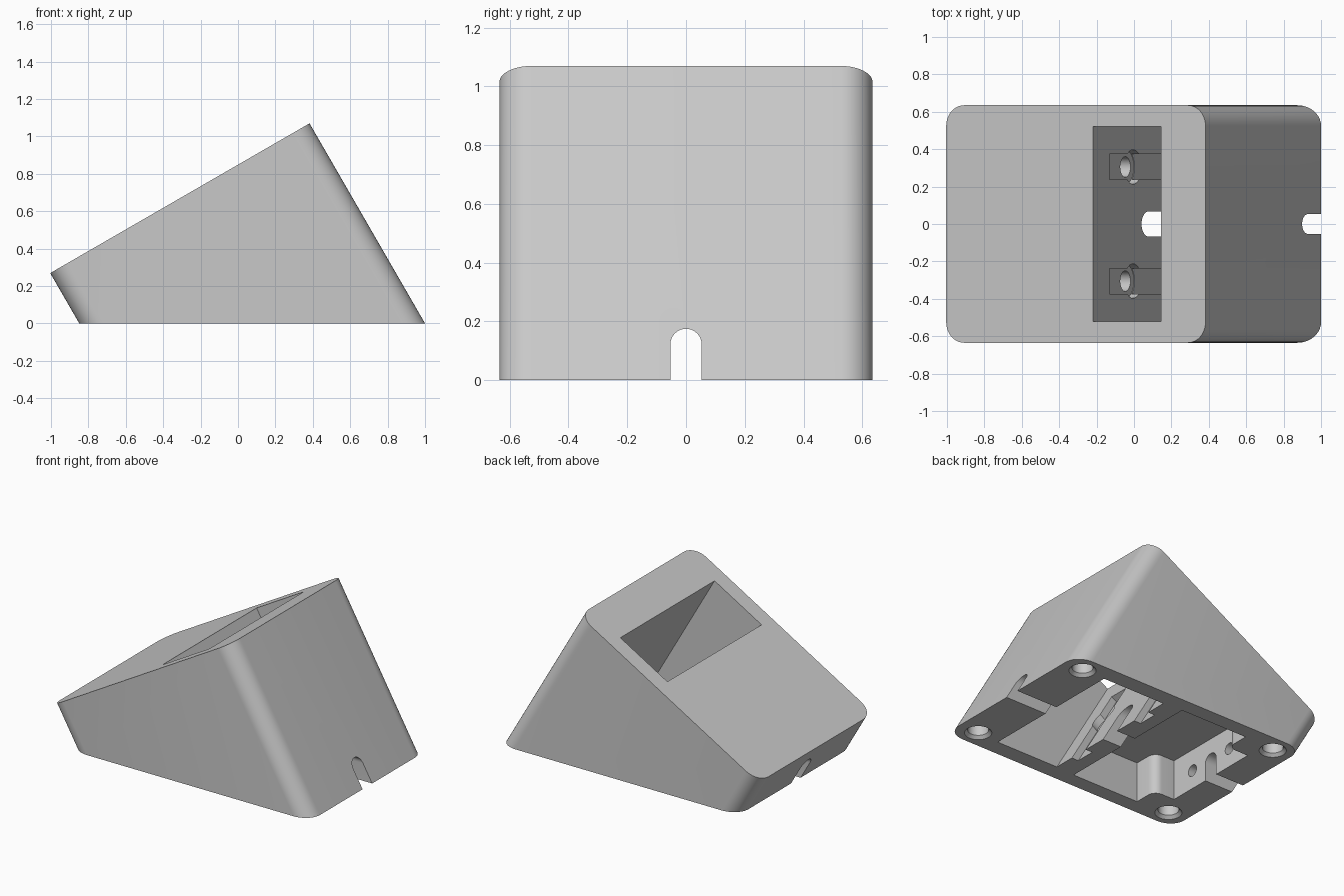
import bpy, bmesh
from math import sin, cos, pi, radians
from mathutils import Matrix, Vector

if "Cube" in bpy.data.objects:
    bpy.data.objects.remove(bpy.data.objects["Cube"], do_unlink=True)

grey = bpy.data.materials.new("light_grey")
grey.use_nodes = True
grey.diffuse_color = (0.58, 0.58, 0.58, 1)
grey.node_tree.nodes["Principled BSDF"].inputs["Base Color"].default_value = grey.diffuse_color

WORLD = Matrix.Identity(4)
TILT = Matrix.Rotation(radians(-30), 4, "Y")              # frame of the leaning block
ALONG_X = Matrix(((0, 0, 1, 0), (1, 0, 0, 0), (0, 1, 0, 0), (0, 0, 0, 1)))  # profile in y, z


def arc(cx, cy, r, a0, a1, n):
    return [(cx + r * cos(a0 + (a1 - a0) * i / n), cy + r * sin(a0 + (a1 - a0) * i / n))
            for i in range(n + 1)]


def circle(cx, cy, r, n=32):
    return arc(cx, cy, r, 0, 2 * pi, n)[:-1]


def rect(x0, x1, y0, y1):
    return [(x0, y0), (x1, y0), (x1, y1), (x0, y1)]


def arch(half, top):
    return [(-half, -0.1), (half, -0.1)] + arc(0, top - half, half, 0, pi, 16)


def round_rect(x0, x1, y0, y1, r, n=10):
    pts = []
    for k, (x, y) in enumerate(rect(x0 + r, x1 - r, y0 + r, y1 - r)):
        pts += arc(x, y, r, pi + k * pi / 2, pi * 1.5 + k * pi / 2, n)
    return pts


def prism(pts, z0, z1, end_pts=None):
    """Solid between a profile at z0 and a matching profile at z1."""
    bm = bmesh.new()
    low = [bm.verts.new((x, y, z0)) for x, y in pts]
    high = [bm.verts.new((x, y, z1)) for x, y in (end_pts or pts)]
    bm.faces.new(low[::-1])
    top = bm.faces.new(high)
    for i in range(len(low)):
        j = (i + 1) % len(low)
        bm.faces.new((low[i], low[j], high[j], high[i]))
    return bm, top


def finish(name, bm, matrix=WORLD):
    bm.transform(matrix)
    bmesh.ops.recalc_face_normals(bm, faces=bm.faces)
    mesh = bpy.data.meshes.new(name)
    bm.to_mesh(mesh)
    bm.free()
    mesh.materials.append(grey)
    obj = bpy.data.objects.new(name, mesh)
    bpy.context.collection.objects.link(obj)
    return obj


# Leaning rounded block, soft top rim, sliced flat at the ground
bm, top = prism(round_rect(-0.735, 0.866, -0.635, 0.635, 0.11), -0.8, 0.735)
bmesh.ops.bevel(bm, geom=list(top.edges), offset=0.022, segments=4, profile=0.5, affect="EDGES")
bm.transform(TILT)
bmesh.ops.bisect_plane(bm, geom=bm.verts[:] + bm.edges[:] + bm.faces[:], plane_co=(0, 0, 0),
                       plane_no=(0, 0, 1), clear_inner=True)
bmesh.ops.holes_fill(bm, edges=[e for e in bm.edges if e.is_boundary], sides=0)
body = finish("stand_body", bm)


def cut(pts, z0, z1, matrix=WORLD, end_pts=None):
    cutter = finish("cutter", prism(pts, z0, z1, end_pts)[0], matrix)
    cutter.hide_render = True
    mod = body.modifiers.new("cut", "BOOLEAN")
    mod.operation, mod.solver, mod.object = "DIFFERENCE", "EXACT", cutter
    bpy.context.view_layer.objects.active = body
    bpy.ops.object.modifier_apply(modifier=mod.name)
    bpy.data.objects.remove(cutter, do_unlink=True)


# Through slot that follows the lean
cut(rect(0.17, 0.59, -0.52, 0.52), -0.9, 1.0, TILT)

# Underside chamber with rounded bosses in its outer corners
half = [(0.108, 0.53), (-0.47, 0.53)] + arc(-0.53, 0.42, 0.06, 0, -pi / 2, 8) + [(-0.63, 0.36)]
plan = half + [(x, -y) for x, y in reversed(half)]
roof = [(x - 0.219 if x > 0 else x, y) for x, y in plan]
cut(plan, -0.1, 0.28, end_pts=roof)

# Cable passages along the centre line
cut(arch(0.053, 0.175), 0.5, 1.2, ALONG_X)
cut(arch(0.068, 0.27), -0.25, 0.3, ALONG_X)
cut(arch(0.053, 0.175), -1.2, -0.55, ALONG_X)

for side in (-1, 1):
    y = side * 0.305
    # Rail groove, counterbore and screw hole in the slot wall
    cut(rect(0.125, 0.25, y - 0.068, y + 0.068), -0.9, 0.554, TILT)
    cut(circle(y, 0.304, 0.092), 0.122, 0.25, TILT @ ALONG_X)
    cut(circle(y, 0.304, 0.055), 0.05, 0.25, TILT @ ALONG_X)
    # Screw hole in the chamber end wall
    cut(circle(side * 0.18, 0.13, 0.04, 24), -0.72, -0.6, ALONG_X)
    # Foot sockets with a chamfered mouth
    for x in (-0.71, 0.85):
        foot = side * 0.51
        cut(circle(x, foot, 0.066), -0.05, 0.09)
        cut(circle(x, foot, 0.096), -0.01, 0.02, end_pts=circle(x, foot, 0.066))

bpy.ops.object.select_all(action="DESELECT")
body.select_set(True)
bpy.context.view_layer.objects.active = body
bpy.ops.object.shade_smooth_by_angle(angle=radians(30))
